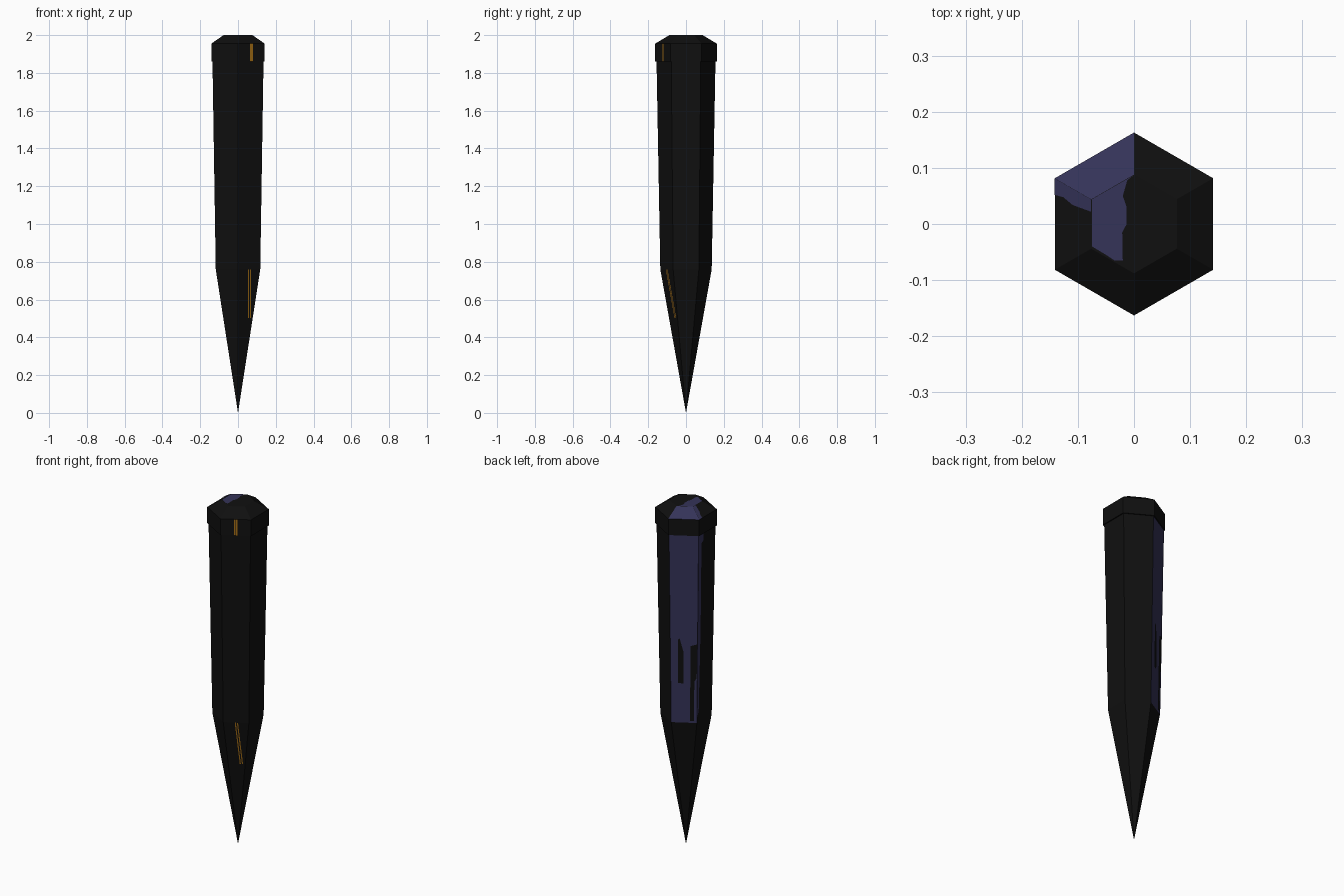
import bpy, math
from mathutils import Vector

if "Cube" in bpy.data.objects:
    bpy.data.objects.remove(bpy.data.objects["Cube"])


def material(name, rgb):
    m = bpy.data.materials.new(name)
    m.diffuse_color = (*rgb, 1)
    m.use_nodes = True
    m.node_tree.nodes["Principled BSDF"].inputs["Base Color"].default_value = m.diffuse_color
    return m


BLACK = material("black", (0.005, 0.005, 0.005))
INDIGO = material("dark indigo", (0.035, 0.033, 0.098))
ORANGE = material("orange", (0.38, 0.16, 0.008))

# Cross-section sizes as (height, corner radius)
TIP, WAIST, NECK = (0, 0), (0.76, 0.136), (1.86, 0.156)
LIP, RIM, TOP = (1.86, 0.163), (1.955, 0.163), (2.0, 0.088)
BACK_LEFT, LEFT, FRONT_RIGHT = 1, 2, 4   # side numbers


def corner(section, k):
    a = math.radians(30 + 60 * k)
    return Vector((section[1] * math.cos(a), section[1] * math.sin(a), section[0]))


def add(name, verts, faces, mats):
    me = bpy.data.meshes.new(name)
    me.from_pydata(verts, [], faces)
    for m in mats:
        me.materials.append(m)
    ob = bpy.data.objects.new(name, me)
    bpy.context.collection.objects.link(ob)
    return ob


def hex_part(name, sections, painted=(), cap=False):
    """Stack hexagonal rings; sides listed in painted become indigo."""
    verts, faces, idx = [], [], []
    for s in sections:
        verts += [corner(s, k) for k in range(6)] if s[1] else [Vector((0, 0, s[0]))]
    pointed = sections[0][1] == 0
    base = 1 if pointed else 0
    if pointed:
        for k in range(6):
            faces.append((0, base + (k + 1) % 6, base + k))
            idx.append(0)
    for r in range(len(sections) - 1 - base):
        for k in range(6):
            a, b = base + r * 6 + k, base + r * 6 + (k + 1) % 6
            faces.append((a, b, b + 6, a + 6))
            idx.append(1 if k in painted else 0)
    if cap:
        faces.append(tuple(range(len(verts) - 6, len(verts))))
        idx.append(0)
    ob = add(name, verts, faces, (BLACK, INDIGO))
    for p, i in zip(ob.data.polygons, idx):
        p.material_index = i
    return ob


def patch(name, low, high, side, outline, mat):
    """Thin painted plate; outline is (fraction across, height fraction)."""
    a, b = corner(low, side), corner(low, side + 1)
    c, d = corner(high, side), corner(high, side + 1)
    n = (d - c).cross(c - a).normalized()
    pts = [a.lerp(b, u).lerp(c.lerp(d, u), v) + n * 0.0015 for u, v in outline]
    return add(name, pts, [tuple(range(len(pts)))], (mat,))


# Body
hex_part("pointed_tip", (TIP, WAIST))
hex_part("shaft", (WAIST, NECK), painted=(BACK_LEFT,))
hex_part("collar", (NECK, LIP, RIM))
hex_part("crown", (RIM, TOP), painted=(BACK_LEFT,), cap=True)

# Indigo wrapping onto the left side of shaft and crown
patch("shaft_wrap", WAIST, NECK, LEFT,
      [(0, 0.03), (0.1, 0.06), (0.17, 0.5), (0.17, 0.95), (0.28, 0.96),
       (0.28, 1), (0, 1)], INDIGO)
patch("crown_wrap", RIM, TOP, LEFT,
      [(0, 0), (0.18, 0), (0.17, 0.25), (0.23, 0.5), (0.25, 1), (0, 1)], INDIGO)

# Black drips on the indigo side
patch("short_drip", WAIST, NECK, BACK_LEFT,
      [(0.28, 0.21), (0.48, 0.21), (0.48, 0.38), (0.4, 0.42), (0.34, 0.45),
       (0.28, 0.44)], BLACK)
patch("long_drip", WAIST, NECK, BACK_LEFT,
      [(0.73, 0.01), (0.89, 0.01), (0.89, 0.22), (0.98, 0.24), (0.98, 0.42),
       (0.74, 0.41), (0.74, 0.24)], BLACK)

# Irregular indigo patch on the flat top
top_outline = [(0, 0.087), (-0.075, 0.044), (-0.075, -0.04), (-0.05, -0.055),
               (-0.035, -0.065), (-0.02, -0.065), (-0.021, -0.015),
               (-0.013, 0), (-0.013, 0.03), (-0.02, 0.05), (-0.012, 0.078)]
add("top_patch", [(x, y, 2.0012) for x, y in top_outline],
    [tuple(range(len(top_outline)))], (INDIGO,))

# Orange twin stripes on the collar and the tip
for i, u in enumerate((0.445, 0.51)):
    patch(f"collar_stripe_{i}", LIP, RIM, FRONT_RIGHT,
          [(u, 0), (u + 0.05, 0), (u + 0.05, 1), (u, 1)], ORANGE)
for i, x in enumerate((0.053, 0.063)):
    v, w = 0.66, 0.005
    full = WAIST[1] * math.cos(math.radians(30))
    # constant x, so the fraction across grows toward the point
    patch(f"tip_stripe_{i}", TIP, WAIST, FRONT_RIGHT,
          [(x / full / v, v), ((x + w) / full / v, v),
           ((x + w) / full, 1), (x / full, 1)], ORANGE)
